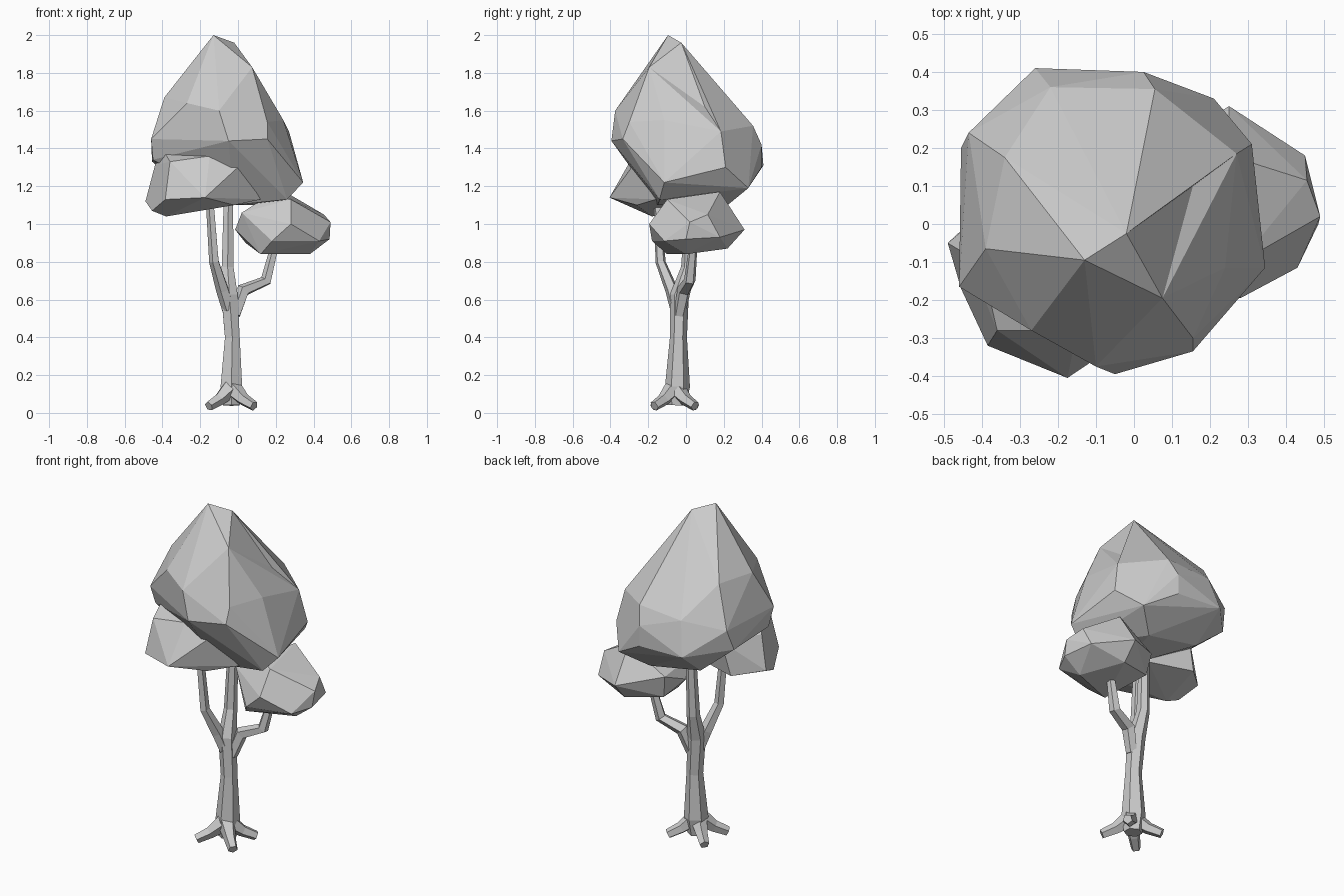
import bpy
import bmesh
import math
from mathutils import Vector
from mathutils.geometry import closest_point_on_tri

default_cube = bpy.data.objects.get("Cube")
if default_cube:
    bpy.data.objects.remove(default_cube, do_unlink=True)

# Single flat colour
grey = bpy.data.materials.new("plain_grey")
grey.use_nodes = True
colour = (0.6, 0.6, 0.6, 1)
grey.diffuse_color = colour
grey.node_tree.nodes["Principled BSDF"].inputs["Base Color"].default_value = colour


def finish(name, bm):
    """Turn a bmesh into a flat shaded object."""
    bmesh.ops.recalc_face_normals(bm, faces=bm.faces[:])
    mesh = bpy.data.meshes.new(name)
    bm.to_mesh(mesh)
    bm.free()
    mesh.materials.append(grey)
    obj = bpy.data.objects.new(name, mesh)
    bpy.context.scene.collection.objects.link(obj)
    return obj


def leaf_clump(name, corners, dents=()):
    """Faceted clump of leaves: a convex skin, pressed in at the dents."""
    bm = bmesh.new()
    for corner in corners:
        bm.verts.new(corner)
    bmesh.ops.convex_hull(bm, input=bm.verts[:])
    loose = [v for v in bm.verts if not v.link_faces]
    bmesh.ops.delete(bm, geom=loose, context='VERTS')
    for dent in map(Vector, dents):
        nearest = min(bm.faces, key=lambda face: (
            closest_point_on_tri(dent, *(v.co for v in face.verts)) - dent).length)
        poked = bmesh.ops.poke(bm, faces=[nearest])
        poked["verts"][0].co = dent
    bmesh.ops.dissolve_limit(bm, angle_limit=math.radians(4),
                             verts=bm.verts[:], edges=bm.edges[:])
    return finish(name, bm)


def limb(name, path, sides=5):
    """Tapered tube along a path of (x, y, z, radius)."""
    bm = bmesh.new()
    points = [Vector(step[:3]) for step in path]
    rings = []
    for i, step in enumerate(path):
        before = points[max(i - 1, 0)]
        after = points[min(i + 1, len(points) - 1)]
        turn = Vector((0, 0, 1)).rotation_difference(after - before)
        ring = []
        for side in range(sides):
            angle = math.tau * (side + 0.5) / sides
            offset = Vector((math.cos(angle), math.sin(angle), 0)) * step[3]
            ring.append(bm.verts.new(points[i] + turn @ offset))
        rings.append(ring)
    for low, high in zip(rings, rings[1:]):
        for side in range(sides):
            following = (side + 1) % sides
            bm.faces.new((low[side], low[following], high[following], high[side]))
    bm.faces.new(rings[0][::-1])
    bm.faces.new(rings[-1])
    return finish(name, bm)


# Trunk, continuing as the middle branch
limb("trunk", [
    (-0.035, -0.05, 0.04, 0.05),
    (-0.035, -0.045, 0.14, 0.066),
    (-0.03, -0.04, 0.4, 0.045),
    (-0.045, -0.035, 0.62, 0.05),
    (-0.055, 0.01, 0.77, 0.036),
    (-0.05, 0.03, 1.2, 0.027),
], sides=6)

# Side branches
limb("right_branch", [
    (-0.05, -0.05, 0.55, 0.035),
    (-0.08, -0.075, 0.65, 0.036),
    (-0.125, -0.135, 0.8, 0.028),
    (-0.15, -0.15, 1.15, 0.022),
])
limb("left_branch", [
    (-0.015, -0.035, 0.52, 0.032),
    (0.03, -0.01, 0.65, 0.038),
    (0.15, 0.02, 0.7, 0.032),
    (0.2, 0.04, 0.9, 0.022),
])

# Four roots spreading diagonally
for side, x in (("right", -1), ("left", 1)):
    for end, y in (("front", -1), ("back", 1)):
        limb(f"{end}_{side}_root", [
            (-0.035 + x * reach, -0.06 + y * reach * 0.9, height, radius)
            for reach, height, radius in (
                (0.01, 0.125, 0.05), (0.065, 0.07, 0.034), (0.12, 0.036, 0.027))
        ])

# Large upper crown
leaf_clump("main_crown", [
    # Peak and shoulders
    (-0.13, -0.095, 2),
    (-0.02, -0.025, 1.96),
    (0.075, -0.195, 1.83),
    (-0.39, -0.065, 1.67),
    (-0.34, 0.175, 1.68),
    (-0.27, -0.28, 1.64),
    (-0.1, -0.375, 1.6),
    # Widest part
    (0.155, -0.3, 1.54),
    (0.24, -0.115, 1.55),
    (0.27, 0.185, 1.49),
    (0.055, 0.355, 1.52),
    (-0.22, 0.36, 1.5),
    (-0.46, -0.165, 1.45),
    (-0.05, -0.395, 1.44),
    (0.155, -0.335, 1.45),
    (0.025, 0.4, 1.42),
    (-0.435, 0.24, 1.45),
    # Underside
    (-0.45, -0.13, 1.34),
    (-0.455, 0.2, 1.33),
    (-0.26, 0.41, 1.31),
    (0.025, 0.4, 1.3),
    (0.31, 0.21, 1.3),
    (0.345, -0.115, 1.22),
    (0.21, 0.33, 1.19),
    (0.26, -0.14, 1.13),
    (-0.02, -0.15, 1.1),
    (0.08, 0.22, 1.1),
    (-0.25, 0.22, 1.16),
], dents=[
    (0.155, 0.1, 1.62),
    (-0.185, -0.18, 1.8),
])

# Low clump at the front right, reaching under the crown
leaf_clump("lower_right_clump", [
    (-0.39, -0.15, 1.38),
    (-0.15, -0.28, 1.36),
    (-0.36, -0.28, 1.33),
    (-0.44, -0.08, 1.31),
    (0.01, -0.28, 1.31),
    (-0.19, -0.38, 1.17),
    (-0.175, -0.405, 1.14),
    (-0.385, -0.32, 1.13),
    (-0.49, -0.05, 1.12),
    (-0.455, -0.17, 1.07),
    (-0.38, -0.18, 1.04),
    (-0.02, -0.26, 1.1),
    (0.12, -0.16, 1.13),
    (-0.35, 0.08, 1.1),
    (-0.3, 0.1, 1.3),
    (-0.1, 0, 1.1),
])

# Small clump on the left branch
leaf_clump("lower_left_clump", [
    (0.25, 0.18, 1.17),
    (0.16, -0.02, 1.15),
    (0.28, -0.1, 1.13),
    (0.02, -0.05, 1.06),
    (0.455, 0.115, 1.05),
    (0.49, 0.02, 1.01),
    (0.28, -0.195, 1),
    (0.25, 0.31, 0.97),
    (-0.015, 0.02, 0.97),
    (0.02, 0.17, 1.03),
    (0.18, -0.18, 0.91),
    (0.45, 0.18, 0.93),
    (0.485, 0, 0.92),
    (0.43, -0.115, 0.91),
    (0.04, 0.15, 0.9),
    (0.12, -0.1, 0.84),
    (0.38, 0, 0.84),
    (0.25, 0.22, 0.87),
])
